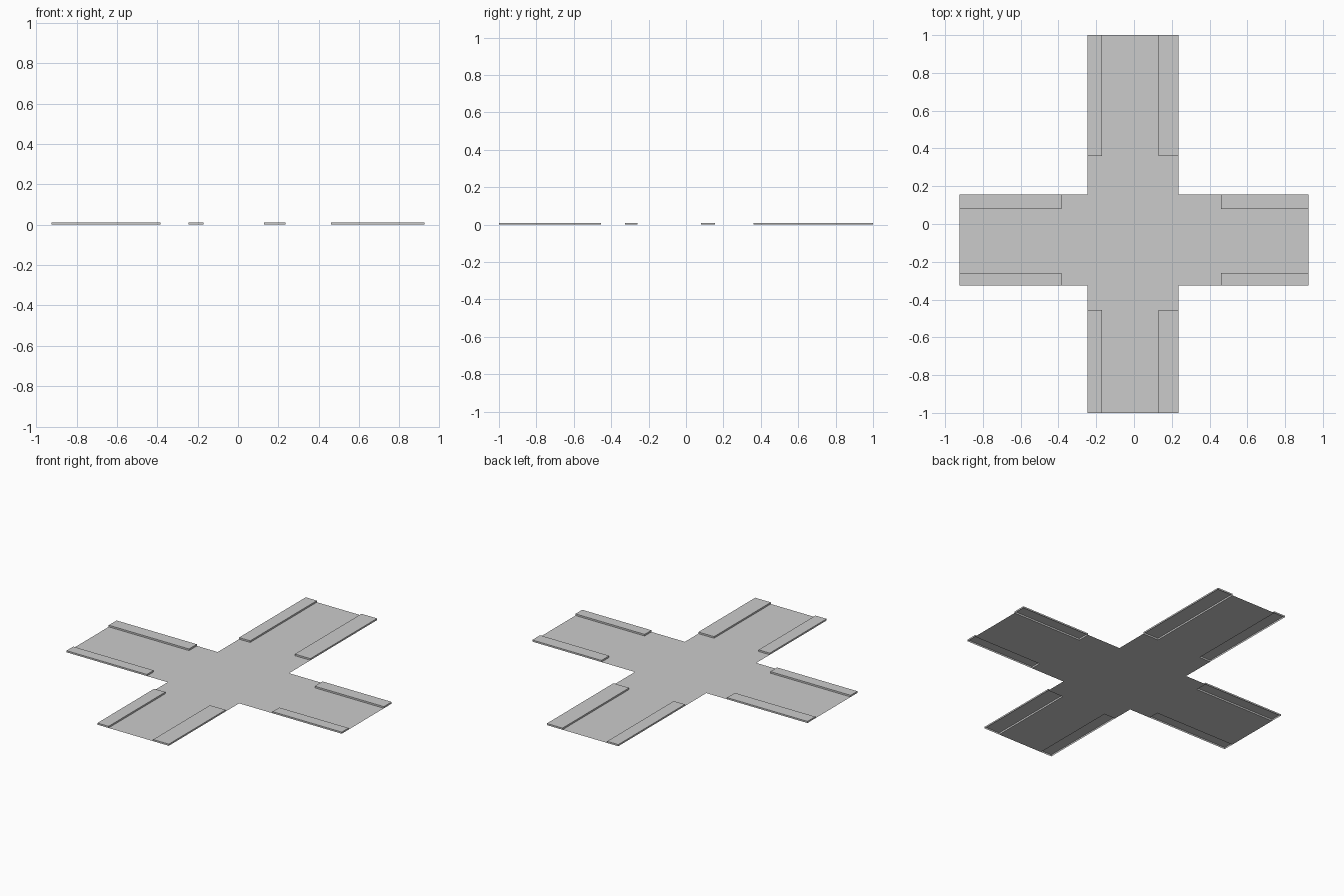
import bpy, bmesh

if "Cube" in bpy.data.objects:
    bpy.data.objects.remove(bpy.data.objects["Cube"])

H = 0.01                                   # kerb height
X = [-0.925, -0.385, -0.245, -0.17, 0.13, 0.235, 0.46, 0.925]
Y = [-1.0, -0.455, -0.325, -0.26, 0.08, 0.155, 0.36, 1.0]


def make(name, bm):
    bmesh.ops.remove_doubles(bm, verts=bm.verts, dist=1e-5)
    me = bpy.data.meshes.new(name)
    bm.to_mesh(me)
    bm.free()
    ob = bpy.data.objects.new(name, me)
    bpy.context.collection.objects.link(ob)


def quad(bm, x0, x1, y0, y1, z=0.0):
    pts = [(x0, y0), (x1, y0), (x1, y1), (x0, y1)]
    bm.faces.new([bm.verts.new((x, y, z)) for x, y in pts])


# Raised kerb strips, keyed by grid cell: outer lanes of each arm's end section
kerbs = {(i, j) for i in (2, 4) for j in (0, 6)} | {(i, j) for i in (0, 6) for j in (2, 4)}

# Flat cross-shaped road surface, open under the kerbs
bm = bmesh.new()
for i in range(7):
    for j in range(7):
        if (2 <= i <= 4 or 2 <= j <= 4) and (i, j) not in kerbs:
            quad(bm, X[i], X[i + 1], Y[j], Y[j + 1])
make("road", bm)

# Kerbs: top plus four side walls
for n, (i, j) in enumerate(sorted(kerbs)):
    bm = bmesh.new()
    bmesh.ops.create_cube(bm, size=1)
    for v in bm.verts:
        v.co = (X[i + (v.co.x > 0)], Y[j + (v.co.y > 0)], H if v.co.z > 0 else 0)
    bm.normal_update()
    under = [f for f in bm.faces if f.normal.z < -0.5]
    bmesh.ops.delete(bm, geom=under, context='FACES_ONLY')
    make(f"sidewalk_{n + 1}", bm)
